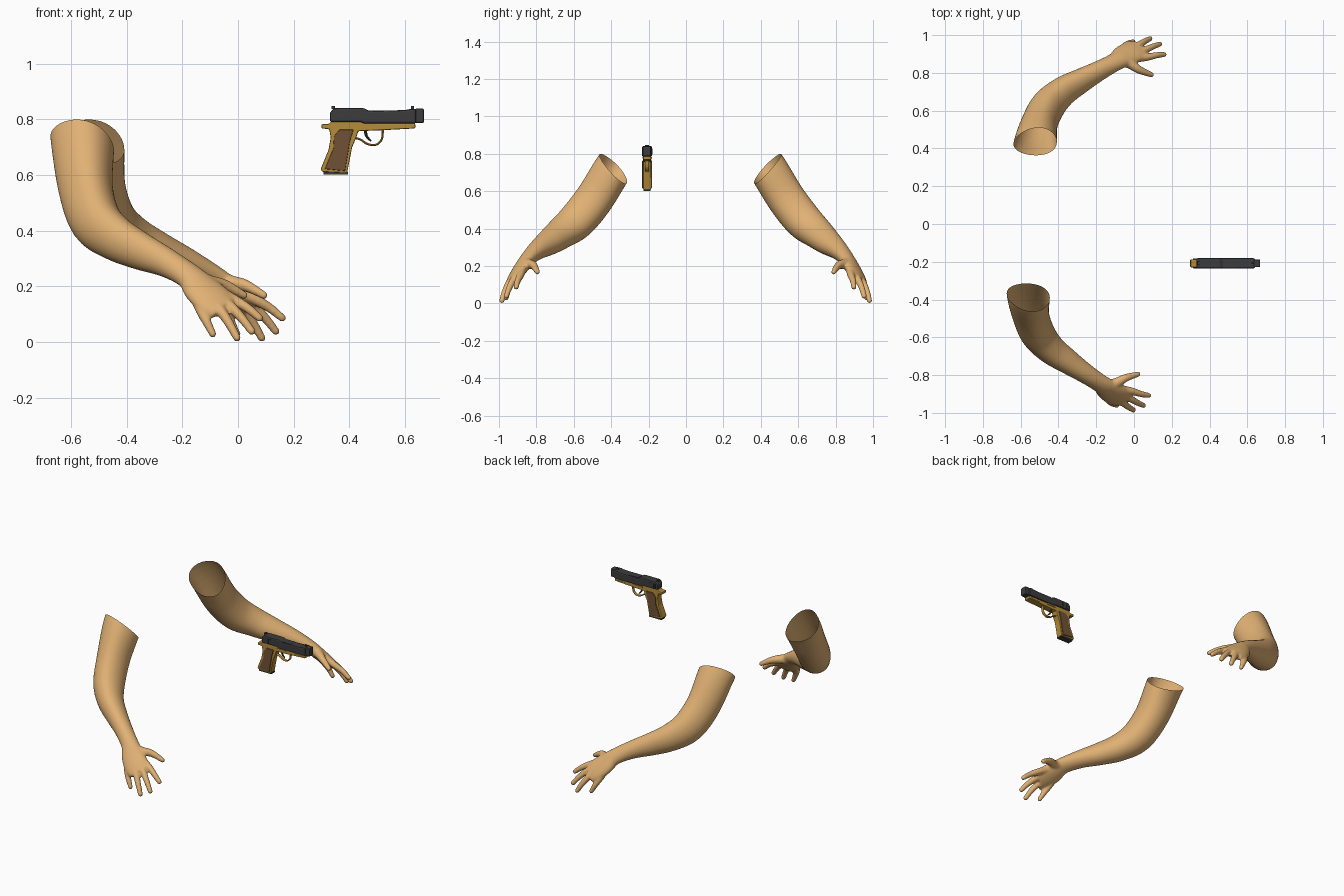
import bpy, bmesh, math
from mathutils import Vector, Matrix

cube = bpy.data.objects.get("Cube")
if cube:
    bpy.data.objects.remove(cube, do_unlink=True)


def material(name, r, g, b):
    m = bpy.data.materials.new(name)
    m.use_nodes = True
    m.diffuse_color = (r, g, b, 1)
    m.node_tree.nodes["Principled BSDF"].inputs["Base Color"].default_value = (r, g, b, 1)
    return m


SKIN = material("skin tan", 0.75, 0.44, 0.175)
BLACK = material("gunmetal black", 0.045, 0.045, 0.048)
GOLD = material("dark gold", 0.46, 0.26, 0.04)
BROWN = material("grip brown", 0.16, 0.085, 0.035)


def make_object(name, bm, mat):
    bmesh.ops.recalc_face_normals(bm, faces=bm.faces)
    mesh = bpy.data.meshes.new(name)
    bm.to_mesh(mesh)
    bm.free()
    mesh.materials.append(mat)
    ob = bpy.data.objects.new(name, mesh)
    bpy.context.collection.objects.link(ob)
    return ob


def smooth_path(rows, steps):
    """Catmull-Rom interpolation of rows of any length."""
    out = []
    for i in range(len(rows) - 1):
        a, b, c, d = rows[max(i - 1, 0)], rows[i], rows[i + 1], rows[min(i + 2, len(rows) - 1)]
        for k in range(steps):
            t = k / steps
            out.append([q + 0.5 * t * (r - p + t * (2 * p - 5 * q + 4 * r - s + t * (3 * (q - r) + s - p)))
                        for p, q, r, s in zip(a, b, c, d)])
    return out + [list(rows[-1])]


def tube(bm, rows, ref, sides=24, steps=4, egg=0.0):
    """Loft rings of x, y, z, radius along ref, other radius; egg widens the inner side, fading out."""
    rows = smooth_path(rows, steps)
    pts = [Vector(r[:3]) for r in rows]
    rings = []
    for i, row in enumerate(rows):
        t = (pts[min(i + 1, len(pts) - 1)] - pts[max(i - 1, 0)]).normalized()
        u = (ref - t * ref.dot(t)).normalized()
        v = t.cross(u)
        e = egg * (1 - i / len(rows))
        ring = []
        for k in range(sides):
            c, s = math.cos(math.tau * k / sides), math.sin(math.tau * k / sides)
            ring.append(bm.verts.new(pts[i] + u * row[3] * c * (1 - e * s) + v * row[4] * s))
        rings.append(ring)
    for r0, r1 in zip(rings, rings[1:]):
        for k in range(sides):
            n = (k + 1) % sides
            bm.faces.new((r0[k], r0[n], r1[n], r1[k]))
    bm.faces.new(rings[0][::-1])
    bm.faces.new(rings[-1])


def finger(bm, points, r0, r1):
    """Tapered digit with a rounded tip."""
    n = len(points) - 1
    rows = [(*p, *[r0 + (r1 - r0) * i / n] * 2) for i, p in enumerate(points)]
    end = Vector(points[-1])
    d = (end - Vector(points[-2])).normalized()
    for step, f in ((0.5, 0.85), (0.9, 0.4)):
        rows.append((*(end + d * r1 * step), r1 * f, r1 * f))
    tube(bm, rows, Vector((0.8, 0.4, 0.3)), 14, 3)


# ---- Arm: upper arm, forearm and palm in one loft, digits fused by remesh ----
bm = bmesh.new()
tube(bm, [
    (-.565, -.300, .840, .112, .103),
    (-.555, -.390, .722, .113, .103),
    (-.545, -.490, .560, .097, .104),
    (-.510, -.585, .442, .091, .101),
    (-.442, -.665, .378, .077, .086),
    (-.354, -.728, .331, .064, .072),
    (-.257, -.793, .287, .053, .053),
    (-.174, -.848, .237, .052, .039),
    (-.133, -.879, .193, .068, .036),
    (-.087, -.908, .150, .073, .031),
    (-.050, -.928, .121, .062, .022),
], Vector((.87, .41, .29)), 32, egg=.18)
# palm, knuckle, middle joint and tip of each finger
finger(bm, [(-.07, -.875, .18), (-.012, -.885, .150), (.036, -.900, .121), (.078, -.908, .086)], .023, .014)
finger(bm, [(-.08, -.895, .165), (-.032, -.918, .132), (.012, -.943, .088), (.050, -.961, .038)], .023, .014)
finger(bm, [(-.10, -.905, .16), (-.066, -.940, .118), (-.032, -.967, .068), (-.003, -.985, .014)], .023, .014)
finger(bm, [(-.155, -.892, .180), (-.135, -.930, .120), (-.112, -.951, .072), (-.09, -.961, .028)], .024, .013)
# thumb and its fleshy base
finger(bm, [(-.155, -.858, .225), (-.10, -.845, .212), (-.045, -.815, .203), (.022, -.795, .168)], .036, .014)

arm = make_object("near_arm", bm, SKIN)
remesh = arm.modifiers.new("fuse", 'REMESH')
remesh.mode = 'VOXEL'
remesh.voxel_size = 0.006
relax = arm.modifiers.new("relax", 'SMOOTH')
relax.factor = 0.5
relax.iterations = 6
fused = bpy.data.meshes.new_from_object(arm.evaluated_get(bpy.context.evaluated_depsgraph_get()))
arm.modifiers.clear()

# cut the shoulder end open
bm = bmesh.new()
bm.from_mesh(fused)
bmesh.ops.bisect_plane(bm, geom=bm.verts[:] + bm.edges[:] + bm.faces[:], clear_outer=True,
                       plane_co=(-.555, -.39, .724), plane_no=(.22, .70, .68))
bm.to_mesh(fused)
arm.data = fused
fused.materials.clear()
fused.materials.append(SKIN)
fused.shade_smooth()

# opposite arm: mirrored and turned slightly
bm.transform(Matrix.Rotation(-0.09, 4, 'Z') @ Matrix.Diagonal((1, -1, 1, 1)))
bmesh.ops.reverse_faces(bm, faces=bm.faces)
other = bpy.data.meshes.new("far_arm")
bm.to_mesh(other)
bm.free()
other.materials.append(SKIN)
other.shade_smooth()
bpy.context.collection.objects.link(bpy.data.objects.new("far_arm", other))

# ---- Pistol: side profiles extruded across its width ----
MID = -0.208


def plate(name, outline, half, mat, bevel=0.0, mid=MID):
    bm = bmesh.new()
    face = bm.faces.new([bm.verts.new((x, mid - half, z)) for x, z in outline])
    new = bmesh.ops.extrude_face_region(bm, geom=[face])["geom"]
    bmesh.ops.translate(bm, vec=(0, 2 * half, 0), verts=[g for g in new if isinstance(g, bmesh.types.BMVert)])
    ob = make_object(name, bm, mat)
    if bevel:
        mod = ob.modifiers.new("edge", 'BEVEL')
        mod.width = bevel
        mod.segments = 2
        mod.limit_method = 'ANGLE'


def box(name, x0, x1, z0, z1, half, mat, bevel=0.0):
    plate(name, [(x0, z0), (x1, z0), (x1, z1), (x0, z1)], half, mat, bevel)


plate("slide", [(.33, .791), (.44, .791), (.455, .785), (.64, .785), (.64, .838), (.62, .838), (.60, .834),
                (.47, .830), (.455, .841), (.345, .841), (.33, .825)], .027, BLACK, .007)
box("muzzle", .635, .668, .787, .839, .020, BLACK, .005)
box("rear_sight", .336, .348, .838, .848, .010, BLACK)
box("front_sight", .622, .632, .834, .848, .003, BLACK)
box("ejection_port", .47, .54, .812, .833, .022, BLACK)
for i in range(6):
    x = .345 + i * .010
    box("slide_ridge", x, x + .005, .797, .828, .0285, BLACK)

plate("frame", [(.30, .768), (.328, .765), (.333, .735), (.325, .69), (.297, .622), (.302, .612), (.392, .608),
                (.410, .70), (.425, .735), (.432, .758), (.53, .762), (.637, .768), (.637, .786),
                (.455, .786), (.44, .793), (.335, .793), (.325, .783), (.30, .783)], .021, GOLD, .004)
box("accessory_rail", .56, .62, .770, .778, .023, GOLD)
box("slide_catch", .44, .50, .776, .784, .025, GOLD)
box("magazine_base", .308, .395, .602, .611, .018, BLACK)

# grip panels on both sides
for side, label in ((-1, "near"), (1, "far")):
    plate(label + "_grip_panel", [(.345, .74), (.365, .764), (.415, .764), (.402, .72), (.385, .615),
                                  (.312, .622), (.342, .695)], .005, BROWN, .003, MID + side * .0215)

# trigger guard and trigger
bm = bmesh.new()
tube(bm, [(.520, MID, .768, .010, .004), (.517, MID, .730, .010, .004), (.495, MID, .709, .010, .004),
          (.465, MID, .712, .010, .004), (.440, MID, .728, .010, .004), (.415, MID, .735, .010, .004)],
     Vector((0, 1, 0)), 10)
make_object("trigger_guard", bm, GOLD)
bm = bmesh.new()
tube(bm, [(.458, MID, .768, .006, .006), (.461, MID, .742, .006, .005), (.478, MID, .722, .005, .003)],
     Vector((0, 1, 0)), 8)
make_object("trigger", bm, BLACK)
